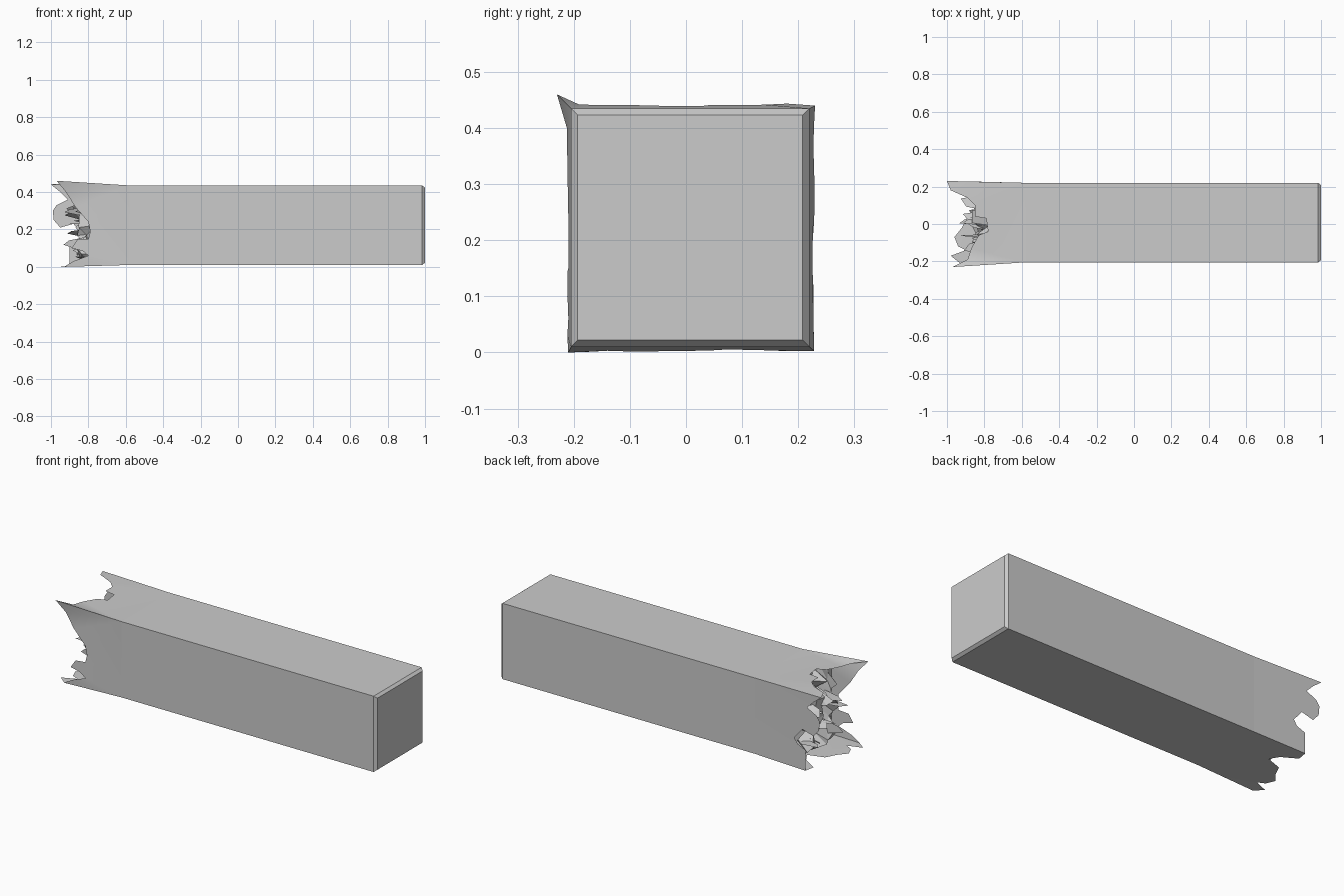
import bpy, bmesh, random
from mathutils import Vector

if "Cube" in bpy.data.objects:
    bpy.data.objects.remove(bpy.data.objects["Cube"])

random.seed(4)
Y0, Y1, Z0, Z1 = -0.205, 0.22, 0.01, 0.435   # beam cross-section
XB = -0.58                                   # where the broken end starts


def finish(name, bm, angle=0.6):
    me = bpy.data.meshes.new(name)
    bm.to_mesh(me)
    bm.free()
    ob = bpy.data.objects.new(name, me)
    bpy.context.collection.objects.link(ob)
    bpy.ops.object.select_all(action='DESELECT')
    ob.select_set(True)
    bpy.context.view_layer.objects.active = ob
    bpy.ops.object.shade_smooth_by_angle(angle=angle)
    return ob


# Intact square beam, open at the broken end, with a chamfered far end
bm = bmesh.new()
rings = []
for x, inset in ((XB, 0), (0.985, 0), (1.0, 0.012)):
    rings.append([bm.verts.new((x, y, z)) for y, z in (
        (Y0 + inset, Z0 + inset), (Y1 - inset, Z0 + inset),
        (Y1 - inset, Z1 - inset), (Y0 + inset, Z1 - inset))])
for a, b in zip(rings, rings[1:]):
    for i in range(4):
        j = (i + 1) % 4
        bm.faces.new((a[i], a[j], b[j], b[i]))
bm.faces.new(rings[-1])
bmesh.ops.recalc_face_normals(bm, faces=bm.faces)
finish("beam", bm, 0.3)

# Flared corner tips of the torn casing and the beam corners they grow from
tip = {"ft": (-0.97, -0.23, 0.46), "bt": (-1.0, 0.23, 0.44),
       "bb": (-0.90, 0.228, 0.003), "fb": (-0.93, -0.21, 0.0)}
root = {"ft": (XB, Y0, Z1), "bt": (XB, Y1, Z1),
        "bb": (XB, Y1, Z0), "fb": (XB, Y0, Z0)}


def flare(x, amount=0.009):
    return amount * (XB - x) / 0.42


def panel(name, start, end, edge, place, outward):
    """Torn casing sheet: root edge, two corner tips and a jagged edge."""
    pts = [root[start], tip[start]] + [place(x, t) for x, t in edge]
    pts += [tip[end], root[end]]
    bm = bmesh.new()
    f = bm.faces.new([bm.verts.new(p) for p in pts])
    f.normal_update()
    if f.normal.dot(Vector(outward)) < 0:
        f.normal_flip()
    bmesh.ops.triangulate(bm, faces=bm.faces[:])
    finish(name, bm)


# Four torn casing sheets, edges listed as (x, position across the sheet)
panel("torn_front", "ft", "fb",
      [(-0.92, 0.40), (-0.87, 0.32), (-0.80, 0.24), (-0.79, 0.19),
       (-0.80, 0.15), (-0.86, 0.145), (-0.89, 0.10), (-0.83, 0.085),
       (-0.80, 0.06), (-0.88, 0.03)],
      lambda x, t: (x, Y0 - flare(x), t), (0, -1, 0))
panel("torn_back", "bt", "bb",
      [(-0.95, 0.40), (-0.91, 0.36), (-0.97, 0.33), (-0.99, 0.30),
       (-0.985, 0.25), (-0.95, 0.21), (-0.88, 0.23), (-0.83, 0.17),
       (-0.85, 0.14), (-0.90, 0.12)],
      lambda x, t: (x, Y1 + flare(x), t), (0, 1, 0))
panel("torn_top", "bt", "ft",
      [(-0.98, 0.18), (-0.89, 0.14), (-0.85, 0.10), (-0.85, 0.04),
       (-0.79, 0.03), (-0.78, -0.04), (-0.83, -0.06), (-0.87, -0.13),
       (-0.89, -0.19)],
      lambda x, t: (x, t, Z1 + flare(x)), (0, 0, 1))
panel("torn_bottom", "bb", "fb",
      [(-0.91, 0.17), (-0.83, 0.12), (-0.80, 0.07), (-0.89, 0.04),
       (-0.92, -0.02), (-0.96, -0.07), (-0.94, -0.12), (-0.90, -0.14),
       (-0.98, -0.17)],
      lambda x, t: (x, t, Z0 - flare(x)), (0, 0, -1))

# Rough fractured core inside the torn casing
bm = bmesh.new()
N = 8
grid = []
for i in range(N + 1):
    row = []
    for j in range(N + 1):
        rim = i in (0, N) or j in (0, N)
        x = -0.76 if rim else random.uniform(-0.87, -0.77)
        jit = 0 if rim else 0.015
        row.append(bm.verts.new((
            x,
            Y0 + (Y1 - Y0) * i / N + random.uniform(-jit, jit),
            Z0 + (Z1 - Z0) * j / N + random.uniform(-jit, jit))))
    grid.append(row)
for i in range(N):
    for j in range(N):
        bm.faces.new((grid[i][j], grid[i][j + 1],
                      grid[i + 1][j + 1], grid[i + 1][j]))
bmesh.ops.triangulate(bm, faces=bm.faces[:])
finish("fractured_core", bm, 0.2)

# Loose splinters sticking out of the core
bm = bmesh.new()
for k in range(12):
    y, z = random.uniform(-0.16, 0.16), random.uniform(0.05, 0.34)
    w, h = random.uniform(-0.05, 0.05), random.uniform(-0.05, 0.05)
    x = random.uniform(-0.94, -0.87)
    bm.faces.new([bm.verts.new(p) for p in (
        (-0.79, y - w, z - h), (x, y - w / 2, z),
        (x + 0.03, y + w / 2, z + h / 2), (-0.79, y + w, z + h))])
bmesh.ops.triangulate(bm, faces=bm.faces[:])
finish("splinters", bm, 0.2)
